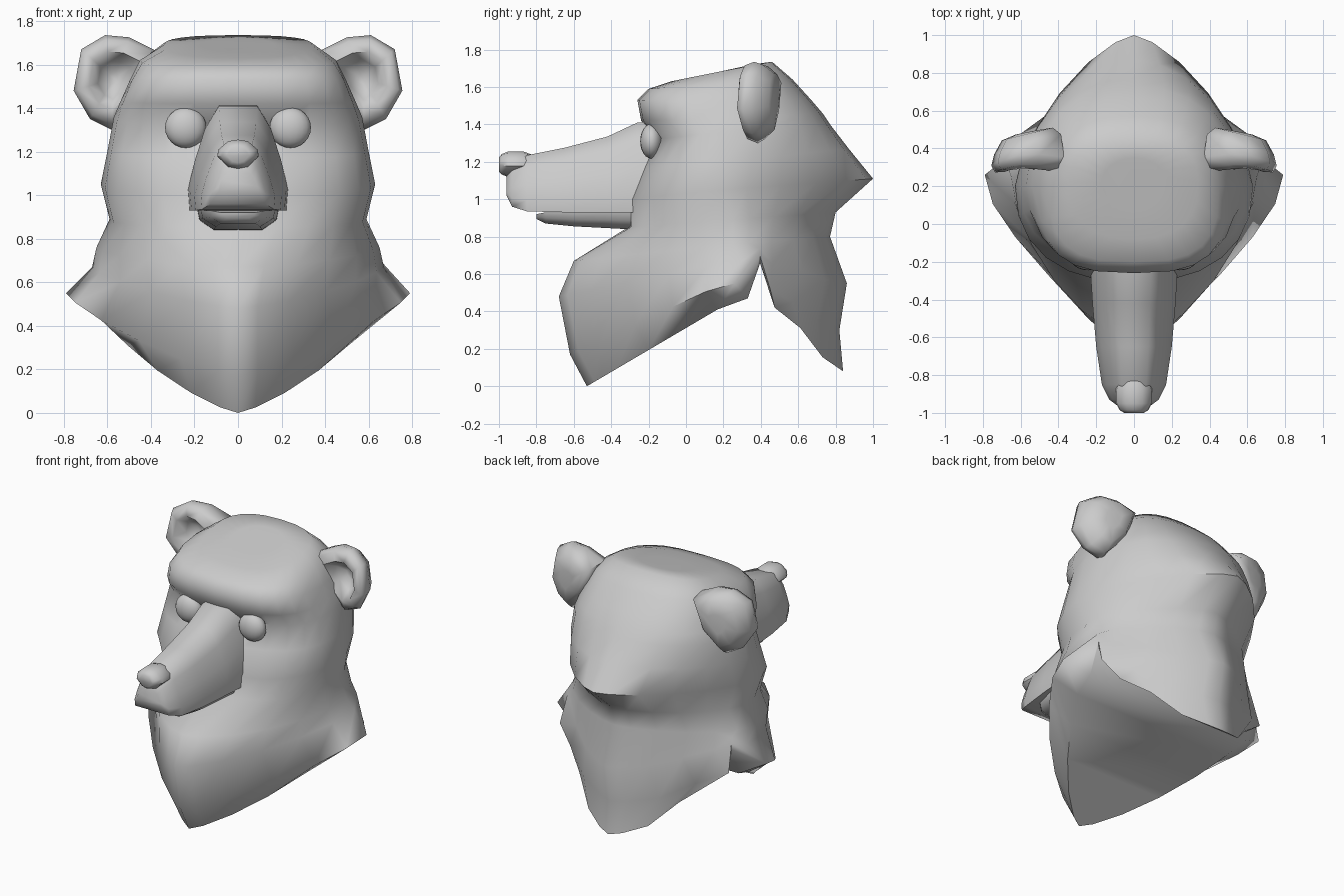
import bpy, bmesh
from math import sin, cos, pi
from mathutils import Vector

if "Cube" in bpy.data.objects:
    bpy.data.objects.remove(bpy.data.objects["Cube"])

grey = bpy.data.materials.new("dark_grey")
grey.diffuse_color = (.53, .53, .53, 1)
grey.use_nodes = True
grey.node_tree.nodes["Principled BSDF"].inputs["Base Color"].default_value = grey.diffuse_color


def finish(name, bm, angle=45):
    """Turn a bmesh into a shaded object."""
    bmesh.ops.remove_doubles(bm, verts=bm.verts, dist=0.0005)
    bmesh.ops.recalc_face_normals(bm, faces=bm.faces)
    me = bpy.data.meshes.new(name)
    bm.to_mesh(me)
    bm.free()
    me.materials.append(grey)
    ob = bpy.data.objects.new(name, me)
    bpy.context.collection.objects.link(ob)
    bpy.ops.object.select_all(action='DESELECT')
    ob.select_set(True)
    bpy.context.view_layer.objects.active = ob
    bpy.ops.object.shade_smooth_by_angle(angle=angle * pi / 180)
    return ob


def loft(name, rings, start=True, end=True, angle=45, strip=False):
    """Skin closed rings; cap the ends, or close the start with a left-right strip."""
    bm = bmesh.new()
    rv = [[bm.verts.new(p) for p in r] for r in rings]
    n = len(rv[0])
    for a, b in zip(rv, rv[1:]):
        for i in range(n):
            j = (i + 1) % n
            bm.faces.new((a[i], a[j], b[j], b[i]))
    if strip:
        a = rv[0]
        for k in range(n // 2):
            quad = [a[k], a[k + 1], a[(n - k - 1) % n], a[(n - k) % n]]
            bm.faces.new(list(dict.fromkeys(quad)))
    elif start:
        bm.faces.new(rv[0])
    if end:
        bm.faces.new(rv[-1])
    return finish(name, bm, angle)


# Head and neck shell: front (y, z), side (w, y, z), back (y, z), roundness front / back
rows = [
    (-.53, .00, .63, .27, .47, .84, .08, 1.3, 1.35),
    (-.62, .17, .79, .20, .55, .82, .30, 1.25, 1.35),
    (-.68, .48, .67, .24, .67, .86, .55, 1.35, 1.35),
    (-.60, .67, .65, .25, .76, .77, .80, 1.6, 1.5),
    (-.31, .85, .59, .25, .89, .80, .93, 2.3, 1.5),
    (-.31, 1.0, .63, .20, 1.05, 1.0, 1.11, 2.3, 1.45),
    (-.23, 1.17, .60, .20, 1.2, .87, 1.27, 2.4, 1.8),
    (-.16, 1.32, .57, .20, 1.36, .77, 1.4, 2.5, 2.1),
    (-.24, 1.42, .54, .20, 1.43, .73, 1.46, 2.8, 2.2),
    (-.26, 1.53, .50, .20, 1.52, .67, 1.53, 3.0, 2.3),
    (-.20, 1.59, .45, .20, 1.62, .57, 1.64, 3.0, 2.4),
    (-.08, 1.63, .34, .22, 1.69, .46, 1.735, 2.5, 2.5),
    (.08, 1.66, .17, .22, 1.69, .35, 1.72, 2.0, 2.0),
]
N = 6


def head_point(row, k):
    yf, zf, w, ys, zs, yb, zb, nf, nb = row
    a = k * pi / (2 * N)
    front = k <= N
    p = 2 / (nf if front else nb)
    u = max(0, abs(cos(a))) ** p if k != N else 0
    s = max(0, sin(a)) ** p if 0 < k < 2 * N else 0
    ye, ze = (yf, zf) if front else (yb, zb)
    return Vector((w * s, ys + (ye - ys) * u, zs + (ze - zs) * u))


rings = []
for r, row in enumerate(rows):
    half = [head_point(row, k) for k in range(2 * N + 1)]
    if r < 3:
        # notch between the chest bib and the nape flap
        half[N + 1] = head_point(rows[3], N + 1) + Vector((0, .06, .01 - .04 * (3 - r)))
        half[N].y += .06
        half[N + 2].y = max(half[N + 2].y, .45)
        half[N + 2].z += .03 * (3 - r)
        half[N + 3].z += .025 * (3 - r)
    rings.append(half + [Vector((-p.x, p.y, p.z)) for p in half[-2:0:-1]])
loft("head_shell", rings, angle=60, strip=True)


# Muzzle: stations of y, half width, top z, bottom z
def muzzle_ring(y, w, top, bot):
    h = top - bot
    half = [(.38, 1), (.66, .78), (.86, .48), (1, .2), (.97, 0)]
    pts = [Vector((w * x, y, bot + h * z)) for x, z in half]
    return pts + [Vector((-p.x, p.y, p.z)) for p in reversed(pts)]


loft("muzzle", [muzzle_ring(*s) for s in (
    (-.10, .225, 1.42, .93), (-.26, .23, 1.41, .93), (-.42, .22, 1.335, .93),
    (-.65, .20, 1.275, .93), (-.85, .17, 1.235, .935), (-.93, .13, 1.18, .96),
    (-.96, .09, 1.12, 1.02))], angle=60)


# Lower jaw
def jaw_ring(y, w, top, bot):
    pts = [Vector((w * x, y, top + (bot - top) * z))
           for x, z in ((1, 0), (.95, .5), (.6, 1))]
    return pts + [Vector((-p.x, p.y, p.z)) for p in reversed(pts)]


loft("lower_jaw", [jaw_ring(*s) for s in (
    (-.15, .19, .932, .835), (-.35, .185, .932, .842), (-.6, .17, .93, .855),
    (-.75, .13, .93, .87), (-.80, .08, .92, .895))], angle=60)


# Nose pad, narrow underneath
def nose_ring(y, s):
    half = [(0, 1), (.045, .9), (.09, .35), (.095, -.1), (.045, -.8), (0, -.95)]
    pts = [Vector((x * s, y, 1.185 + .07 * z * s)) for x, z in half]
    return pts + [Vector((-p.x, p.y, p.z)) for p in pts[-2:0:-1]]


loft("nose", [nose_ring(*s) for s in (
    (-.83, .8), (-.87, 1), (-.95, 1), (-.985, .8), (-1.0, .55))])

# Eyes
for side, label in ((1, "left"), (-1, "right")):
    bm = bmesh.new()
    bmesh.ops.create_uvsphere(bm, u_segments=20, v_segments=12, radius=1)
    for v in bm.verts:
        v.co = Vector((.24 * side + v.co.x * .095, -.185 + v.co.y * .06,
                       1.31 + v.co.z * .093))
    finish("eye_" + label, bm)

# Ears: rounded back swept outward, thick rim and hollow front
outline = [(.37, 1.66), (.50, 1.725), (.61, 1.735), (.72, 1.67),
           (.755, 1.48), (.68, 1.35), (.58, 1.30), (.44, 1.45)]
cx, cz = .57, 1.535
layers = [(.3, .485, .2), (.7, .475, .25), (.92, .42, .3), (1, .32, .08),
          (.9, .275, .03), (.62, .275, 0), (.4, .36, 0), (.15, .40, 0)]
for side, label in ((1, "left"), (-1, "right")):
    ear = []
    for i, (s, y, tilt) in enumerate(layers):
        curve = 1.2 if i > 2 else 0
        ear.append([Vector((side * (cx + (x - cx) * s),
                            y + tilt * (cx - x) * s + curve * ((z - cz) * s) ** 2,
                            cz + (z - cz) * s)) for x, z in outline])
    loft("ear_" + label, ear, angle=75)
